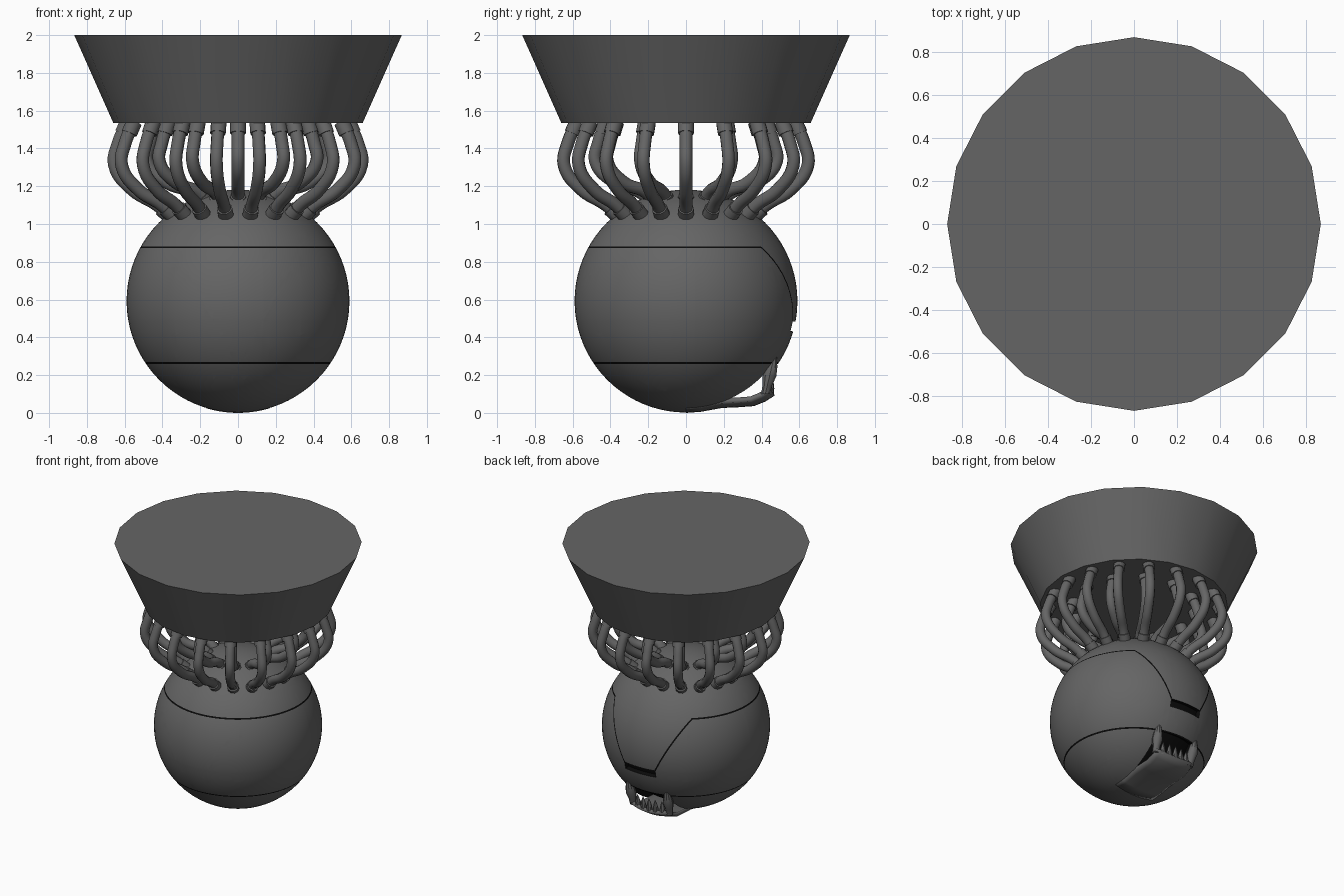
import bpy, bmesh, math
from mathutils import Vector, Matrix

if "Cube" in bpy.data.objects:
    bpy.data.objects.remove(bpy.data.objects["Cube"])


def material(name, value):
    m = bpy.data.materials.new(name)
    m.use_nodes = True
    colour = (value, value, value, 1)
    m.diffuse_color = colour
    m.node_tree.nodes["Principled BSDF"].inputs["Base Color"].default_value = colour
    return m


GREY = material("dark grey metal", 0.13)
BLACK = material("black seam", 0.003)
R, CZ = 0.59, 0.592


def finish(ob, angle=35):
    bpy.ops.object.select_all(action='DESELECT')
    ob.select_set(True)
    bpy.context.view_layer.objects.active = ob
    bpy.ops.object.shade_smooth_by_angle(angle=math.radians(angle))


def mesh_object(name, bm, mats=(GREY,)):
    me = bpy.data.meshes.new(name)
    bmesh.ops.recalc_face_normals(bm, faces=bm.faces)
    bm.to_mesh(me)
    bm.free()
    for m in mats:
        me.materials.append(m)
    ob = bpy.data.objects.new(name, me)
    bpy.context.collection.objects.link(ob)
    finish(ob)
    return ob


def tube_set(name, paths, radius):
    cu = bpy.data.curves.new(name, 'CURVE')
    cu.dimensions = '3D'
    cu.bevel_depth = radius
    cu.bevel_resolution = 3
    cu.resolution_u = 6
    cu.use_fill_caps = True
    for path in paths:
        sp = cu.splines.new('BEZIER')
        sp.bezier_points.add(len(path) - 1)
        for bp, co in zip(sp.bezier_points, path):
            bp.co = co
            bp.handle_left_type = bp.handle_right_type = 'AUTO'
    cu.materials.append(GREY)
    ob = bpy.data.objects.new(name, cu)
    bpy.context.collection.objects.link(ob)
    bpy.ops.object.select_all(action='DESELECT')
    ob.select_set(True)
    bpy.context.view_layer.objects.active = ob
    bpy.ops.object.convert(target='MESH')
    finish(bpy.context.object, 50)


def ring(profile, count):
    out = []
    for k in range(count):
        a = 2 * math.pi * k / count
        out.append([Vector((r * math.cos(a), r * math.sin(a), z)) for r, z in profile])
    return out


# Flared mount at the top
bm = bmesh.new()
bmesh.ops.create_cone(bm, cap_ends=True, segments=20, radius1=0.66, radius2=0.867,
                      depth=0.465, matrix=Matrix.Translation((0, 0, 1.7675)))
mesh_object("ceiling_mount", bm)

# Two rings of bent cables with end collars
outer = [(.35, 1.03), (.43, 1.10), (.56, 1.18), (.655, 1.31), (.635, 1.43), (.585, 1.54)]
inner = [(.18, 1.10), (.24, 1.165), (.38, 1.22), (.48, 1.33), (.465, 1.43), (.425, 1.54)]
for label, profile, count in (("outer", outer, 18), ("inner", inner, 12)):
    paths = ring(profile, count)
    tube_set(label + "_cables", paths, 0.034)
    tops = [[p[-1], p[-1].lerp(p[-2], 0.55)] for p in paths]
    feet = [[p[0], p[0].lerp(p[1], 0.75)] for p in paths]
    tube_set(label + "_cable_collars", tops + feet, 0.042)

# Spherical head, cut along its panel lines
HI, LO, SLIT_TOP, SLIT_LOW = 0.877, 0.265, 0.485, 0.43
WIDE, NARROW, JAW = 0.33, 0.13, 0.165
slope = Vector((WIDE - NARROW, 0, HI - SLIT_TOP)).normalized()
normal = Vector((slope.z, 0, -slope.x))
GAP = 0.005

bm = bmesh.new()
bmesh.ops.create_uvsphere(bm, u_segments=80, v_segments=40, radius=R,
                          matrix=Matrix.Translation((0, 0, CZ)))


def cut(co, no):
    bmesh.ops.bisect_plane(bm, geom=bm.verts[:] + bm.edges[:] + bm.faces[:],
                           plane_co=co, plane_no=no, dist=1e-5)


for z in (HI - GAP, HI + GAP, LO - GAP, LO + GAP, SLIT_LOW, SLIT_TOP):
    cut((0, 0, z), (0, 0, 1))
for side in (-1, 1):
    for x in (WIDE, NARROW, JAW):
        cut((side * x, 0, 0), (1, 0, 0))
    for off in (-GAP, GAP):
        co = Vector((WIDE, 0, HI)) + normal * off
        cut((side * co.x, 0, co.z), (side * normal.x, 0, normal.z))
cut((0, 0.05, 0), (0, 1, 0))

slit, mouth = [], []
for f in bm.faces:
    c = f.calc_center_median()
    ax, back = abs(c.x), c.y > 0
    d = (Vector((ax, 0, c.z)) - Vector((WIDE, 0, HI))).dot(normal)
    top_line = abs(c.z - HI) < GAP and not (back and ax < WIDE)
    low_line = abs(c.z - LO) < GAP
    slant = back and SLIT_TOP < c.z < HI and abs(d) < GAP
    if back and ax < NARROW and SLIT_LOW < c.z < SLIT_TOP:
        slit.append(f)
    elif c.y > 0.05 and ax < JAW and c.z < LO - GAP:
        mouth.append(f)
    f.material_index = int(top_line or low_line or slant)

# Recessed eye slit and mouth
for faces, depth in ((slit, -0.03), (mouth, -0.05)):
    res = bmesh.ops.inset_region(bm, faces=faces, thickness=0.002, depth=depth,
                                 use_even_offset=True)
    for f in faces + res["faces"]:
        f.material_index = 1
mesh_object("head_sphere", bm, (GREY, BLACK))

# Lower jaw: a curved plate swung out from the underside
profile = [(0.0, 0.0), (.08, .006), (.19, .026), (.28, .03), (.36, .036), (.42, .06), (.47, .092)]
bm = bmesh.new()
rows = []
for i, (y, z) in enumerate(profile):
    row = []
    for k in range(-5, 6):
        x = k / 5 * 0.168
        bend = R - math.sqrt(R * R - x * x)
        row.append(bm.verts.new((x, y - bend * i / len(profile), z + bend)))
    rows.append(row)
for a, b in zip(rows, rows[1:]):
    for k in range(len(a) - 1):
        bm.faces.new((a[k], a[k + 1], b[k + 1], b[k]))
jaw = mesh_object("lower_jaw", bm)
for f in jaw.data.polygons:
    if f.normal.z > 0:
        jaw.data.flip_normals()
        break
mod = jaw.modifiers.new("thickness", 'SOLIDIFY')
mod.thickness = 0.028
mod.offset = -1


# Teeth: tapered spikes turned from a profile
def spike(name, base, tip, widths, sides=10):
    bm = bmesh.new()
    base, tip = Vector(base), Vector(tip)
    loops = []
    for t, r in widths:
        c = base.lerp(tip, t)
        loops.append([bm.verts.new((c.x + r * math.cos(2 * math.pi * s / sides),
                                    c.y + r * math.sin(2 * math.pi * s / sides), c.z))
                      for s in range(sides)])
    for a, b in zip(loops, loops[1:]):
        for s in range(sides):
            n = (s + 1) % sides
            bm.faces.new((a[s], a[n], b[n], b[s]))
    bm.faces.new(loops[0])
    bm.faces.new(loops[-1])
    mesh_object(name, bm)


tusk = [(0, .024), (.2, .027), (.4, .038), (.6, .032), (.8, .019), (1, .002)]
tooth = [(0, .02), (.35, .02), (.7, .012), (1, .002)]
for side, word in ((1, "left"), (-1, "right")):
    spike(word + "_tusk", (side * .155, .42, .10), (side * .165, .475, .335), tusk)
for k in range(5):
    x = (k - 2) * 0.052
    spike("tooth_%d" % (k + 1), (x, .445 - x * x, .095), (x, .455 - x * x, .195), tooth)
